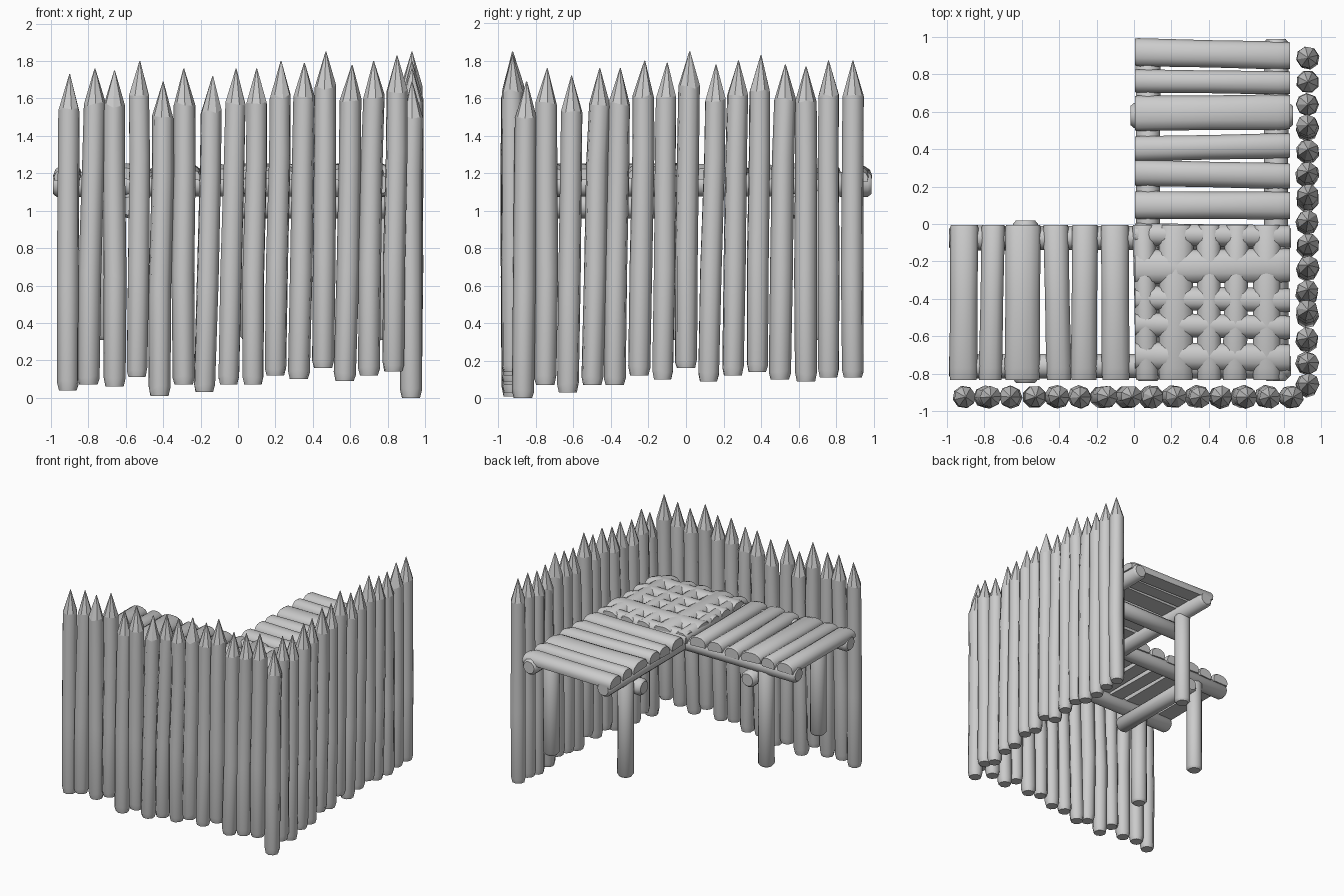
import bpy, bmesh, math, random
from mathutils import Vector, Matrix

if "Cube" in bpy.data.objects:
    bpy.data.objects.remove(bpy.data.objects["Cube"])

rng = random.Random(4)


def loft(name, rings, flat_last=False):
    """Skin a list of point rings, cap both ends; optionally keep the last band flat."""
    bm = bmesh.new()
    loops = [[bm.verts.new(p) for p in r] for r in rings]
    n = len(loops[0])
    for k, (a, b) in enumerate(zip(loops, loops[1:])):
        for i in range(n):
            j = (i + 1) % n
            f = bm.faces.new((a[i], a[j], b[j], b[i]))
            f.smooth = not (flat_last and k == len(loops) - 2)
    for lp in (loops[0], loops[-1]):
        bm.faces.new(lp)
    bmesh.ops.recalc_face_normals(bm, faces=bm.faces[:])
    for e in bm.edges:
        if len(e.link_faces) == 2 and e.calc_face_angle() > math.radians(55):
            e.smooth = False
    me = bpy.data.meshes.new(name)
    bm.to_mesh(me)
    bm.free()
    ob = bpy.data.objects.new(name, me)
    bpy.context.collection.objects.link(ob)
    return ob


def stake(name, foot, tip, r=0.061, sides=8):
    """Slightly crooked sharpened log from foot to tip."""
    foot, tip = Vector(foot), Vector(tip)
    length = tip.z - foot.z
    shoulder = 1 - 0.19 / length
    rings = []
    turn = rng.uniform(0, 1)
    for t, s in ((0, 0.8), (0.025, 0.97), (0.35, 1.0), (0.7, 0.97), (shoulder, 0.95), (1, 0.04)):
        c = foot.lerp(tip, t)
        if 0.1 < t < 0.9:
            c += Vector((rng.uniform(-.005, .005), rng.uniform(-.005, .005), 0))
        ring = []
        for i in range(sides):
            a = turn + math.tau * i / sides
            dz = rng.uniform(-.012, .012) if 0 < t < 1 else 0
            ring.append(c + Vector((math.cos(a) * r * s, math.sin(a) * r * s, dz)))
        rings.append(ring)
    return loft(name, rings, True)


def log(name, a, b, r, sides=12):
    """Round log with softened ends."""
    a, b = Vector(a), Vector(b)
    d = b - a
    q = d.to_track_quat('Z', 'Y')
    e = 0.02 / d.length
    rings = []
    for t, s in ((0, .75), (e, 1), (.5, .97), (1 - e, 1), (1, .75)):
        rings.append([a + d * t + q @ Vector((math.cos(math.tau * i / sides) * r * s,
                                              math.sin(math.tau * i / sides) * r * s, 0))
                      for i in range(sides)])
    return loft(name, rings)


# half-log plank section: across, up
SECTION = [(-.46, 0), (-.5, .35), (-.42, .72), (-.22, .95), (0, 1), (.22, .95), (.42, .72), (.5, .35), (.46, 0)]


def plank(name, centre, width, swap):
    """Deck plank across the wing; swap mirrors the two wings across the diagonal."""
    roll, skew = rng.uniform(-.06, .06), rng.uniform(-.012, .012)
    lift = rng.uniform(-.008, .004)
    rings = []
    for u, h, w in ((.005, .9, .96), (.02, 1, 1), (.4, .97, .97), (.77, 1, 1), (.835, .7, .95)):
        ring = []
        for p, z in SECTION:
            v = centre + p * width * w + skew * (u - .4) * 2
            ring.append(place(u, v, 1.165 + lift + z * .085 * h + p * width * roll, swap))
        rings.append(ring)
    return loft(name, rings)


def place(u, v, z, swap):
    """u runs from the inner edge to the wall, v runs along the wing away from the corner."""
    return Vector((-v, -u, z)) if swap else Vector((u, v, z))


# front palisade: foot x, foot z, tip x, tip z
FRONT = [(-.91, .04, -.90, 1.73), (-.80, .07, -.765, 1.76), (-.66, .06, -.66, 1.75), (-.54, .11, -.525, 1.80),
         (-.42, .01, -.40, 1.69), (-.29, .07, -.29, 1.76), (-.18, .03, -.135, 1.72), (-.05, .07, -.01, 1.76),
         (.08, .07, .10, 1.76), (.20, .12, .23, 1.80), (.325, .10, .355, 1.79), (.455, .16, .47, 1.85),
         (.57, .09, .61, 1.78), (.70, .12, .725, 1.80), (.83, .14, .85, 1.83)]
for i, (fx, fz, tx, tz) in enumerate(FRONT):
    stake(f"front_stake_{i}", (fx, -.925, fz), (tx, -.925, tz))

# right palisade: foot y, foot z, tip y, tip z
RIGHT = [(-.87, .0, -.85, 1.69), (-.75, .07, -.74, 1.76), (-.63, .03, -.61, 1.72), (-.50, .07, -.46, 1.76),
         (-.38, .07, -.35, 1.76), (-.25, .12, -.22, 1.80), (-.125, .10, -.10, 1.79), (0, .16, .02, 1.85),
         (.12, .09, .16, 1.78), (.25, .12, .28, 1.80), (.38, .14, .40, 1.83), (.50, .10, .53, 1.78),
         (.64, .09, .64, 1.77), (.76, .11, .76, 1.80), (.89, .11, .89, 1.80)]
for i, (fy, fz, ty, tz) in enumerate(RIGHT):
    stake(f"right_stake_{i}", (.925, fy, fz), (.93, ty, tz))

# two mirrored walkway wings that overlap in the corner
PLANKS = [(.91, .15), (.76, .125), (.595, .19), (.41, .135), (.265, .14), (.10, .15),
          (-.06, .12), (-.225, .185), (-.40, .13), (-.545, .13), (-.71, .15)]
for swap, wing in ((False, "right"), (True, "left")):
    for i, (c, w) in enumerate(PLANKS):
        plank(f"{wing}_plank_{i}", c, w, swap)
    # stringers, cross beam and legs
    for u, side in ((.075, "inner"), (.76, "outer")):
        log(f"{wing}_{side}_stringer", place(u, .99, 1.14, swap), place(u, -.84, 1.14, swap), .066)
        log(f"{wing}_{side}_leg", place(u, .69, .31, swap), place(u, .69, 1.12, swap), .064)
    log(f"{wing}_cross_beam", place(-.02, .58, 1.025, swap), place(.85, .58, 1.025, swap), .067)
